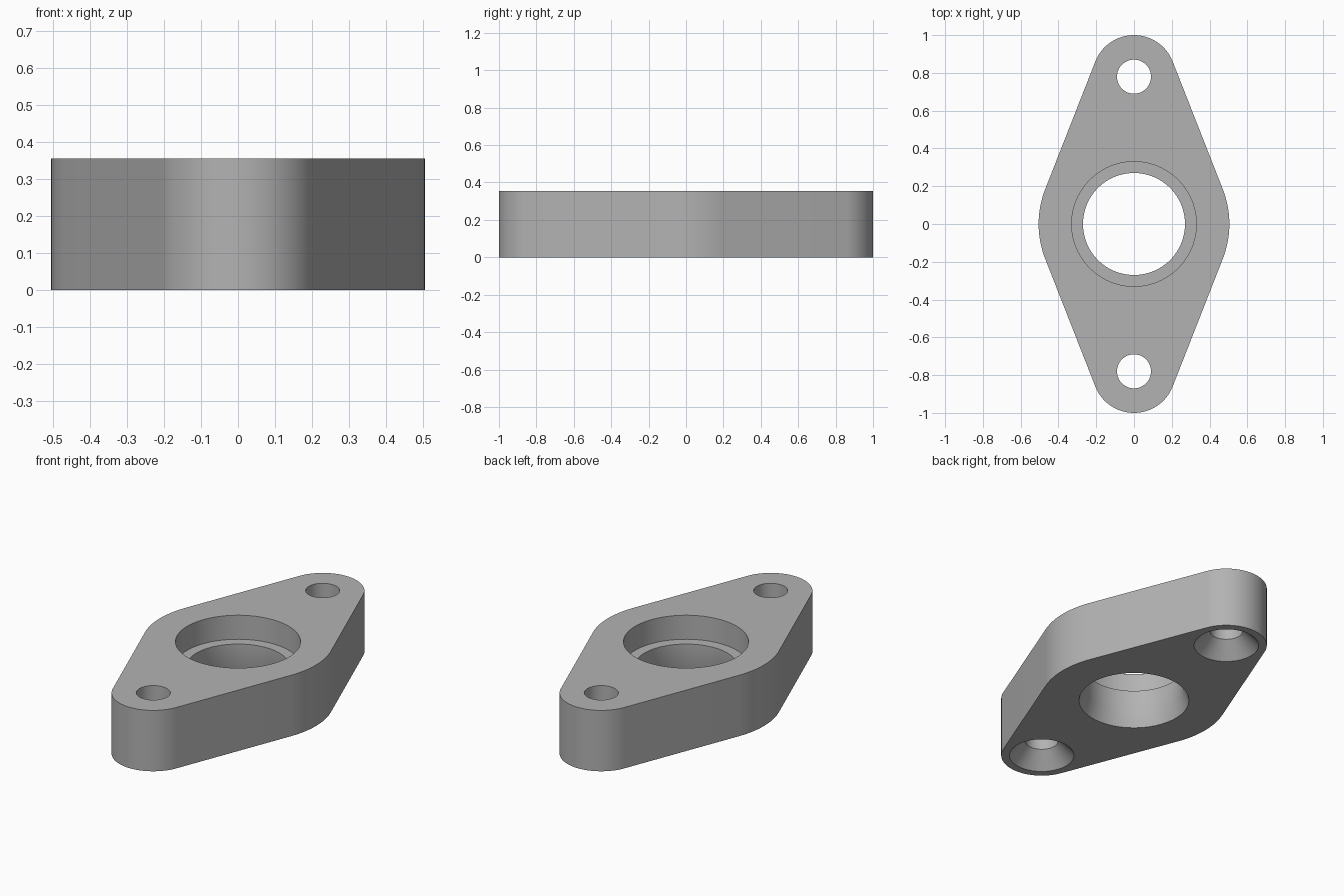
import bpy
import bmesh
from math import asin, cos, sin, pi

if "Cube" in bpy.data.objects:
    bpy.data.objects.remove(bpy.data.objects["Cube"], do_unlink=True)

HEIGHT = 0.355
HUB_R, END_R, END_Y = 0.505, 0.22, 0.78
OVER = 0.05  # how far cutters reach past the faces

# Plain grey metal
grey = bpy.data.materials.new("grey metal")
grey.use_nodes = True
colour = (0.45, 0.45, 0.45, 1)
grey.diffuse_color = colour
grey.node_tree.nodes["Principled BSDF"].inputs["Base Color"].default_value = colour


def make_object(name, bm):
    bmesh.ops.recalc_face_normals(bm, faces=bm.faces)
    mesh = bpy.data.meshes.new(name)
    bm.to_mesh(mesh)
    bm.free()
    mesh.materials.append(grey)
    obj = bpy.data.objects.new(name, mesh)
    bpy.context.collection.objects.link(obj)
    return obj


def arc(cy, radius, start, end, steps):
    angles = [start + (end - start) * i / steps for i in range(steps + 1)]
    return [(radius * cos(a), cy + radius * sin(a)) for a in angles]


def turned_cutter(name, profile, cy, segments):
    """Closed solid of revolution from (radius, z) pairs, bottom to top."""
    bm = bmesh.new()
    rings = [[bm.verts.new((r * cos(2 * pi * i / segments),
                            cy + r * sin(2 * pi * i / segments), z))
              for i in range(segments)] for r, z in profile]
    for low, high in zip(rings, rings[1:]):
        for i in range(segments):
            j = (i + 1) % segments
            bm.faces.new((low[i], low[j], high[j], high[i]))
    bm.faces.new(rings[0])
    bm.faces.new(rings[-1])
    obj = make_object(name, bm)
    obj.hide_render = True
    return obj


# Flange body: a hub circle and two end circles joined by tangent lines
tilt = asin((HUB_R - END_R) / END_Y)
outline = (arc(0, HUB_R, -tilt, tilt, 24)
           + arc(END_Y, END_R, tilt, pi - tilt, 48)
           + arc(0, HUB_R, pi - tilt, pi + tilt, 24)
           + arc(-END_Y, END_R, pi + tilt, 2 * pi - tilt, 48))
bm = bmesh.new()
base = bm.faces.new([bm.verts.new((x, y, 0)) for x, y in outline])
top = bmesh.ops.extrude_face_region(bm, geom=[base], use_keep_orig=True)["geom"]
bmesh.ops.translate(bm, vec=(0, 0, HEIGHT),
                    verts=[v for v in top if isinstance(v, bmesh.types.BMVert)])
flange = make_object("flange_body", bm)

# Stepped centre bore with a slight flare underneath
LEDGE_Z = 0.215
cutters = [turned_cutter("centre_bore_cutter", [
    (0.298, -OVER), (0.298, 0), (0.27, 0.08), (0.27, LEDGE_Z),
    (0.33, LEDGE_Z), (0.33, HEIGHT + OVER)], 0, 96)]

# Bolt holes, countersunk from below
for side, y in (("front", -END_Y), ("back", END_Y)):
    cutters.append(turned_cutter(side + "_bolt_hole_cutter", [
        (0.175, -OVER), (0.175, 0), (0.09, 0.09), (0.09, HEIGHT + OVER)], y, 64))

bpy.context.view_layer.objects.active = flange
for cutter in cutters:
    cut = flange.modifiers.new(cutter.name, "BOOLEAN")
    cut.operation = "DIFFERENCE"
    cut.solver = "EXACT"
    cut.object = cutter
    bpy.ops.object.modifier_apply(modifier=cut.name)
    bpy.data.objects.remove(cutter, do_unlink=True)

# Smooth curved walls, crisp rims
bpy.ops.object.select_all(action="DESELECT")
flange.select_set(True)
bpy.ops.object.shade_smooth_by_angle(angle=pi / 6)
